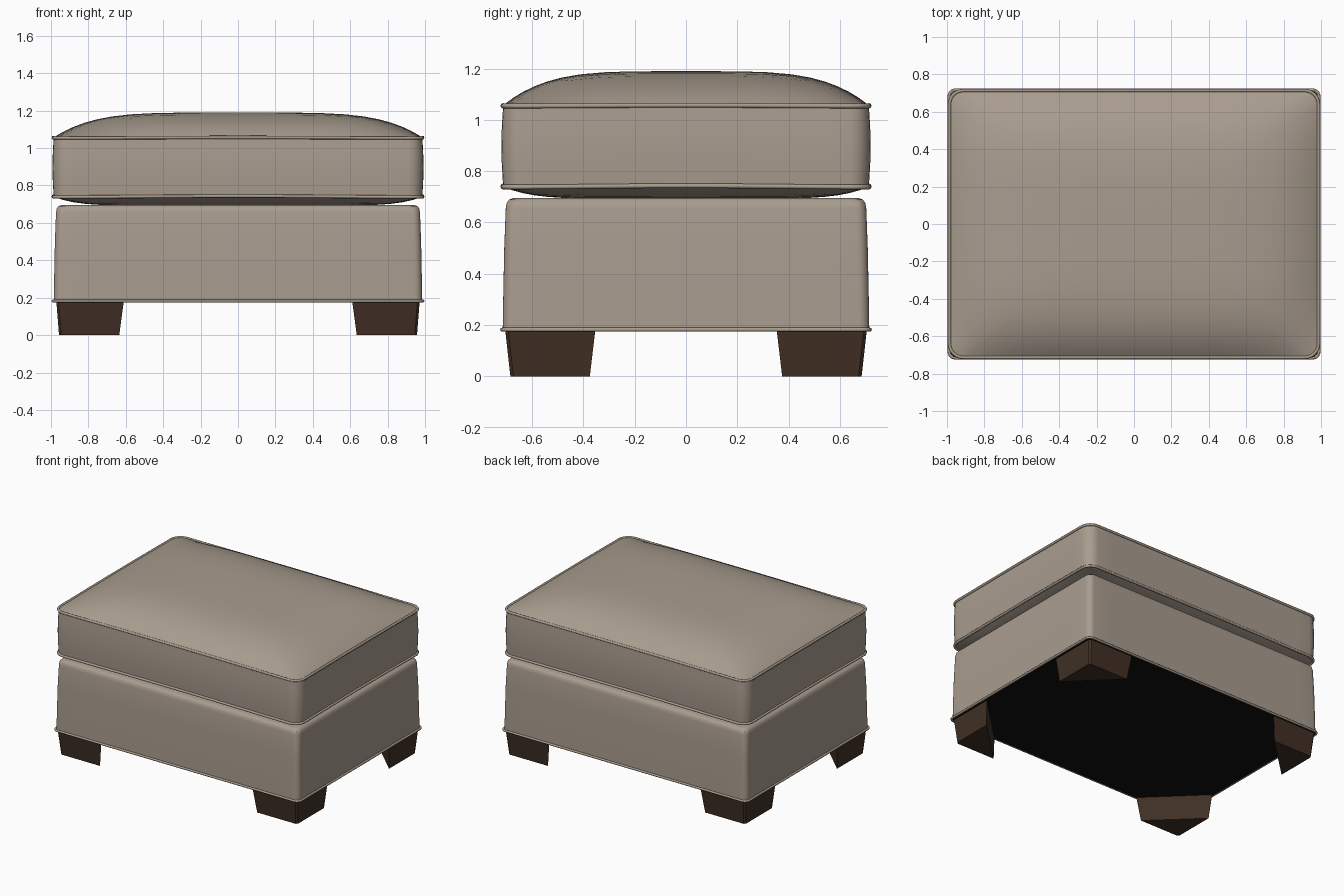
import bpy, bmesh, math

if "Cube" in bpy.data.objects:
    bpy.data.objects.remove(bpy.data.objects["Cube"])

def material(name, rgb):
    m = bpy.data.materials.new(name)
    m.diffuse_color = (*rgb, 1)
    m.use_nodes = True
    m.node_tree.nodes["Principled BSDF"].inputs["Base Color"].default_value = m.diffuse_color
    return m

FABRIC = material("taupe fabric", (0.40, 0.335, 0.275))
WOOD = material("dark wood", (0.052, 0.029, 0.018))
BLACK = material("black dust cover", (0.005, 0.005, 0.005))


def outline(hx, hy, r, side=16, arc=6):
    """Rounded rectangle with evenly divided sides, counter-clockwise."""
    pts = []
    corners = [(1, 1, 0), (-1, 1, 90), (-1, -1, 180), (1, -1, 270)]
    arcs = []
    for sx, sy, a0 in corners:
        cx, cy = sx * (hx - r), sy * (hy - r)
        arcs.append([(cx + r * math.cos(math.radians(a0 + 90 * i / arc)),
                      cy + r * math.sin(math.radians(a0 + 90 * i / arc)))
                     for i in range(arc + 1)])
    for k in range(4):
        pts += arcs[k]
        (ax, ay), (bx, by) = arcs[k][-1], arcs[(k + 1) % 4][0]
        pts += [(ax + (bx - ax) * i / side, ay + (by - ay) * i / side)
                for i in range(1, side)]
    return pts


def loft(name, rings, mat, caps=True, closed=False, angle=35):
    """Skin a stack of equal-length rings of 3D points."""
    bm = bmesh.new()
    vs = [[bm.verts.new(p) for p in ring] for ring in rings]
    n = len(vs[0])
    for k in range(len(vs) if closed else len(vs) - 1):
        a, b = vs[k], vs[(k + 1) % len(vs)]
        for i in range(n):
            j = (i + 1) % n
            bm.faces.new((a[i], a[j], b[j], b[i]))
    if caps:
        bm.faces.new(vs[0][::-1])
        bm.faces.new(vs[-1])
    bmesh.ops.recalc_face_normals(bm, faces=bm.faces)
    me = bpy.data.meshes.new(name)
    bm.to_mesh(me)
    bm.free()
    me.materials.append(mat)
    ob = bpy.data.objects.new(name, me)
    bpy.context.collection.objects.link(ob)
    if angle:
        bpy.context.view_layer.objects.active = ob
        bpy.ops.object.select_all(action='DESELECT')
        ob.select_set(True)
        bpy.ops.object.shade_smooth_by_angle(angle=math.radians(angle))
    return ob


HX, HY, R = 0.985, 0.713, 0.075


# seam heights, slightly higher in the middle of each side
def sag(x, y):
    return math.cos(x / HX * math.pi / 2) * math.cos(y / HY * math.pi / 2) \
        + 0.5 * (math.cos(x * 3) + math.cos(y * 4.2)) * 0.5


def top_seam(x, y):
    return 1.057 + 0.006 * sag(x, y)


def low_seam(x, y):
    return 0.743 + 0.010 * sag(x, y)


def dome(x, y, px, py):
    return max(0, 1 - abs(x / HX) ** px) * max(0, 1 - abs(y / HY) ** py)


# cushion: underside, boxed band, crowned top
edge = outline(HX, HY, R)
scales = [0.03, 0.15, 0.3, 0.45, 0.58, 0.68, 0.76, 0.83, 0.89, 0.94, 0.98]
rings = []
for s in scales:
    rings.append([(x * s, y * s, 0.743 + 0.01 * sag(x, y) * s ** 8
                   - 0.05 * dome(x * s, y * s, 9, 7)) for x, y in edge])
for t in [0, 0.12, 0.3, 0.5, 0.7, 0.88, 1]:
    o = 0.007 * math.sin(math.pi * t)
    ring = outline(HX + o, HY + o, R + o)
    rings.append([(x, y, low_seam(*e) + (top_seam(*e) - low_seam(*e)) * t)
                  for (x, y), e in zip(ring, edge)])
for s in reversed(scales):
    rings.append([(x * s, y * s, 1.060 + 0.006 * (sag(x, y) - 0.5) * s ** 8
                   + 0.13 * dome(x * s, y * s, 4.8, 4.3)) for x, y in edge])
loft("cushion", rings, FABRIC)


# piping: a small round cord swept round an outline
def piping(name, hx, hy, r, rad, height):
    base = outline(hx, hy, r)
    rings = []
    for k in range(8):
        a = 2 * math.pi * k / 8
        o = rad * math.cos(a)
        rings.append([(x, y, height(*b) + rad * math.sin(a))
                      for (x, y), b in zip(outline(hx + o, hy + o, r + o), base)])
    loft(name, rings, FABRIC, caps=False, closed=True, angle=80)


piping("cushion_top_piping", HX + 0.002, HY + 0.001, R, 0.009, top_seam)
piping("cushion_bottom_piping", HX + 0.002, HY + 0.001, R, 0.009, low_seam)
piping("base_piping", 0.989, 0.717, 0.035, 0.008, lambda x, y: 0.182)

# upholstered base box with softened top edge
profile = [(0.18, 0.0), (0.30, 0.002), (0.50, 0.006), (0.655, 0.012), (0.677, 0.016),
           (0.689, 0.025), (0.695, 0.04), (0.696, 0.10)]
loft("base_box", [[(x, y, z) for x, y in outline(0.985 - i, 0.715 - i, max(0.04, i + 0.02))]
                  for z, i in profile], FABRIC)

# dust cover under the base
cover = outline(0.982, 0.71, 0.035)
loft("dust_cover", [[(x, y, z) for x, y in cover] for z in (0.175, 0.181)], BLACK, angle=0)


# triangular corner legs, tapering downwards
def leg_ring(sx, sy, x1, y1, x0, y0, z, c=0.012):
    return [(sx * x, sy * y, z) for x, y in
            [(x0, y1), (x1, y0), (x1, y1 - c), (x1 - c, y1)]]


for sx, nx in ((-1, "left"), (1, "right")):
    for sy, ny in ((-1, "front"), (1, "back")):
        loft(f"{ny}_{nx}_leg",
             [leg_ring(sx, sy, 0.957, 0.685, 0.635, 0.375, 0.0),
              leg_ring(sx, sy, 0.971, 0.705, 0.611, 0.354, 0.178)], WOOD, angle=0)
